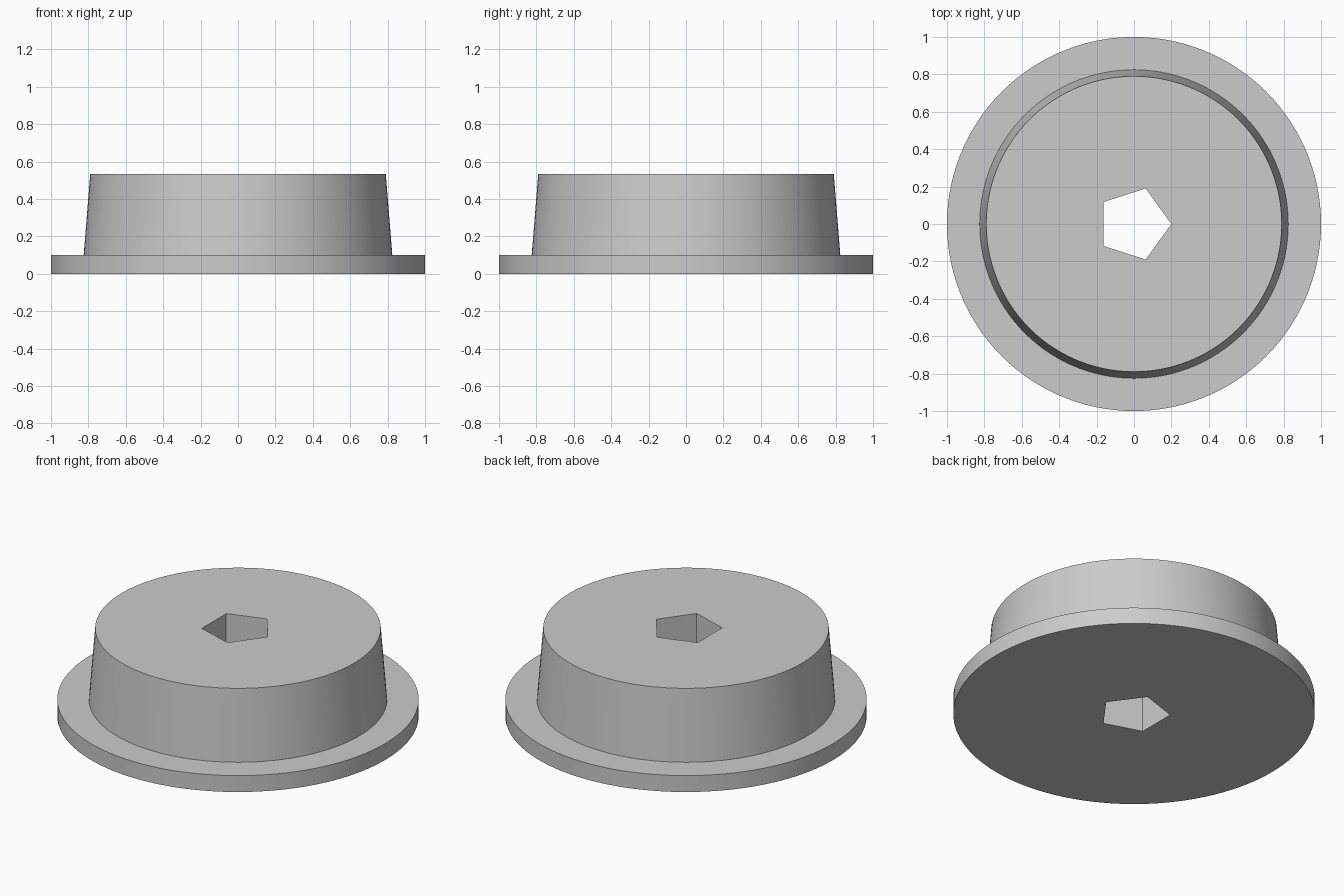
import bpy
import bmesh
from math import cos, sin, pi, radians

cube = bpy.data.objects.get("Cube")
if cube:
    bpy.data.objects.remove(cube)

SEGMENTS = 120  # multiple of five, so the hole corners fall on vertices
HOLE_RADIUS = 0.2
HEIGHT = 0.535

grey = bpy.data.materials.new("plain grey")
grey.use_nodes = True
colour = (0.6, 0.6, 0.6, 1)
grey.diffuse_color = colour
grey.node_tree.nodes["Principled BSDF"].inputs["Base Color"].default_value = colour


def circle(radius):
    return lambda angle: radius


def pentagon(radius):
    side = 2 * pi / 5
    return lambda angle: radius * cos(side / 2) / cos(angle % side - side / 2)


def add_ring(bm, shape, z):
    verts = []
    for i in range(SEGMENTS):
        angle = 2 * pi * i / SEGMENTS
        r = shape(angle)
        verts.append(bm.verts.new((r * cos(angle), r * sin(angle), z)))
    return verts


# Flanged, tapered plug with a five-sided through hole, lofted as one closed shell
profile = [
    (pentagon(HOLE_RADIUS), 0),
    (circle(1), 0),
    (circle(1), 0.1),
    (circle(0.825), 0.1),
    (circle(0.79), HEIGHT),
    (pentagon(HOLE_RADIUS), HEIGHT),
]
bm = bmesh.new()
rings = [add_ring(bm, shape, z) for shape, z in profile]
for lower, upper in zip(rings, rings[1:] + rings[:1]):
    for i in range(SEGMENTS):
        j = (i + 1) % SEGMENTS
        bm.faces.new((lower[i], lower[j], upper[j], upper[i]))
bmesh.ops.recalc_face_normals(bm, faces=bm.faces)

mesh = bpy.data.meshes.new("flanged_plug")
bm.to_mesh(mesh)
bm.free()
mesh.materials.append(grey)
plug = bpy.data.objects.new("flanged_plug", mesh)
bpy.context.collection.objects.link(plug)

# Smooth round walls, sharp rims and hole corners
bpy.ops.object.select_all(action="DESELECT")
plug.select_set(True)
bpy.context.view_layer.objects.active = plug
bpy.ops.object.shade_smooth_by_angle(angle=radians(30))
